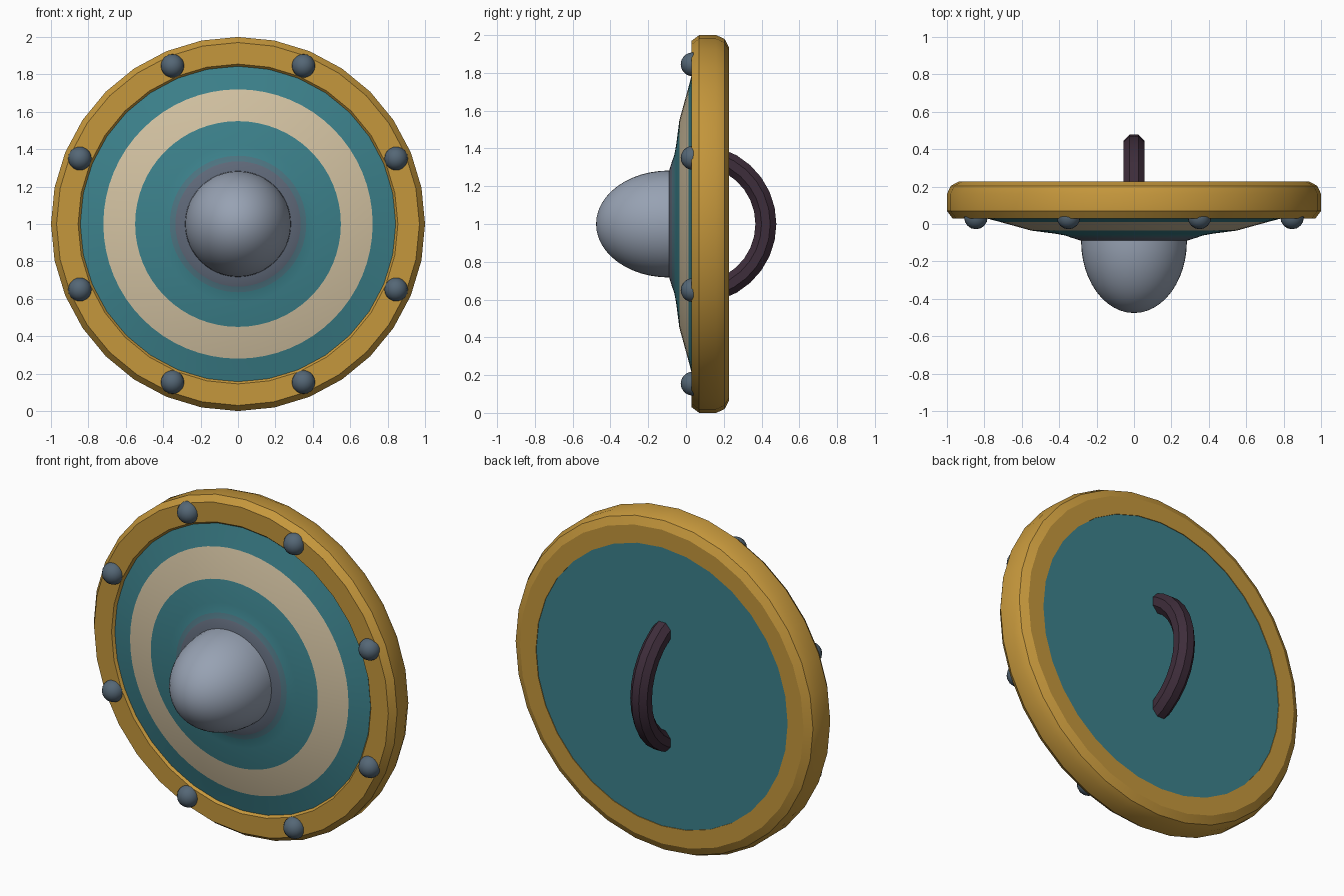
import bpy, bmesh, math
from mathutils import Matrix, Vector

cube = bpy.data.objects.get("Cube")
if cube:
    bpy.data.objects.remove(cube, do_unlink=True)


def material(name, rgb):
    m = bpy.data.materials.new(name)
    m.use_nodes = True
    m.diffuse_color = (*rgb, 1)
    m.node_tree.nodes["Principled BSDF"].inputs["Base Color"].default_value = (*rgb, 1)
    return m


gold = material("gold", (0.56, 0.31, 0.045))
teal = material("teal", (0.045, 0.22, 0.26))
cream = material("cream", (0.65, 0.54, 0.36))
steel = material("steel", (0.31, 0.36, 0.45))
flange_grey = material("flange grey", (0.115, 0.14, 0.19))
blend_grey = material("blend grey", (0.075, 0.175, 0.22))
slate = material("slate", (0.09, 0.135, 0.18))
leather = material("dark leather", (0.048, 0.026, 0.043))

CENTRE = Vector((0, 0, 1))


def finish(name, bm, mats, angle=30):
    bmesh.ops.remove_doubles(bm, verts=bm.verts, dist=1e-5)
    bmesh.ops.recalc_face_normals(bm, faces=bm.faces)
    mesh = bpy.data.meshes.new(name)
    bm.to_mesh(mesh)
    bm.free()
    ob = bpy.data.objects.new(name, mesh)
    bpy.context.collection.objects.link(ob)
    for m in mats:
        mesh.materials.append(m)
    bpy.ops.object.select_all(action="DESELECT")
    ob.select_set(True)
    bpy.context.view_layer.objects.active = ob
    bpy.ops.object.shade_smooth_by_angle(angle=math.radians(angle))
    return ob


def lathe(profile, steps, closed=False):
    """Turn (radius, y) points around the shield's front-to-back axis."""
    bm = bmesh.new()
    vs = [bm.verts.new((r, y, 1)) for r, y in profile]
    edges = [bm.edges.new(pair) for pair in zip(vs, vs[1:])]
    if closed:
        edges.append(bm.edges.new((vs[-1], vs[0])))
    bmesh.ops.spin(bm, geom=vs + edges, cent=CENTRE, axis=(0, 1, 0),
                   angle=math.tau, steps=steps, use_merge=True)
    return bm


# Gold rim with bevelled edges
rim = [(0.83, 0.06), (0.855, 0.03), (0.97, 0.03), (1.0, 0.07), (1.0, 0.16),
       (0.98, 0.204), (0.935, 0.228), (0.83, 0.228)]
finish("rim", lathe(rim, 32, closed=True), [gold], 28)

# Domed shield board, with bands coloured by radius
board = [(0, -0.1), (0.28, -0.09), (0.335, -0.073), (0.365, -0.062), (0.42, -0.052),
         (0.55, -0.035), (0.72, 0.012), (0.845, 0.045), (0.845, 0.224), (0, 0.224)]
bm = lathe(board, 64)
for f in bm.faces:
    c = f.calc_center_median()
    radius = math.hypot(c.x, c.z - 1)
    if c.y < 0.1:
        if 0.55 < radius < 0.72:
            f.material_index = 1
        elif radius < 0.335:
            f.material_index = 2
        elif radius < 0.365:
            f.material_index = 3
finish("shield_board", bm, [teal, cream, flange_grey, blend_grey])

# Rounded centre boss
boss = []
for i in range(13):
    a = math.pi / 2 * i / 12
    boss.append((0.283 * math.cos(a), -0.09 - 0.386 * math.sin(a)))
finish("centre_boss", lathe([(0.283, -0.05)] + boss, 48), [steel], 40)

# Eight rivets around the rim
for i in range(8):
    a = math.tau * (i + 0.5) / 8
    pos = CENTRE + Vector((0.915 * math.cos(a), 0.035, 0.915 * math.sin(a)))
    bm = bmesh.new()
    bmesh.ops.create_uvsphere(bm, u_segments=16, v_segments=10, radius=0.063,
                              matrix=Matrix.Translation(pos))
    finish(f"rivet_{i + 1}", bm, [slate], 50)

# Arched grip on the back, swept from an octagonal section
bm = bmesh.new()
rings = []
for i in range(13):
    a = math.radians(-72 + 12 * i)
    ring = []
    for k in range(8):
        t = math.tau * (k + 0.5) / 8
        r = 0.364 + 0.06 * math.cos(t)
        ring.append(bm.verts.new((0.06 * math.sin(t), 0.059 + r * math.cos(a),
                                  1 + r * math.sin(a))))
    rings.append(ring)
for lower, upper in zip(rings, rings[1:]):
    for k in range(8):
        n = (k + 1) % 8
        bm.faces.new((lower[k], lower[n], upper[n], upper[k]))
bm.faces.new(rings[0])
bm.faces.new(rings[-1])
finish("back_grip", bm, [leather], 30)
